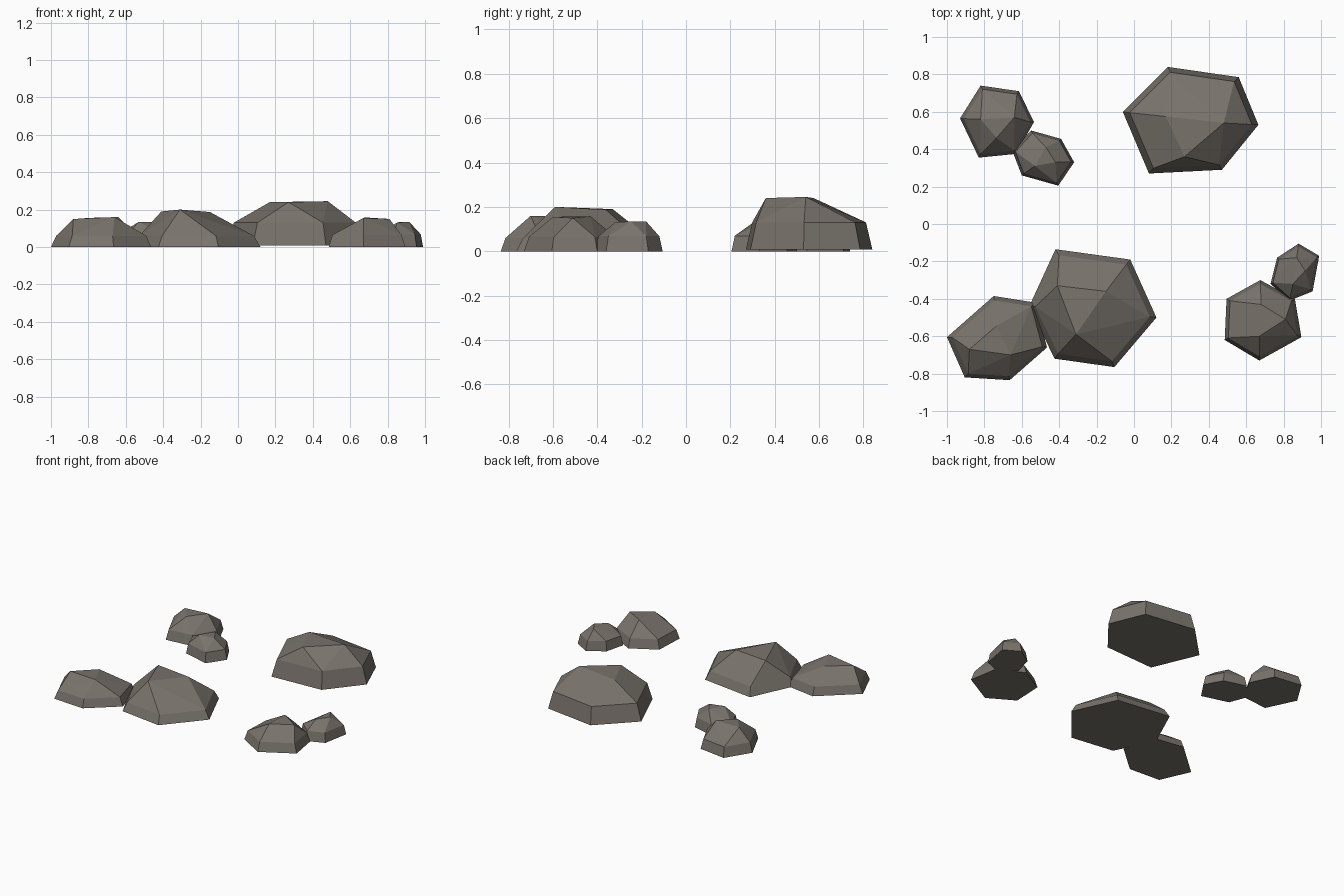
import bpy, bmesh
from mathutils import Vector

if "Cube" in bpy.data.objects:
    bpy.data.objects.remove(bpy.data.objects["Cube"])

stone = bpy.data.materials.new("warm grey stone")
stone.diffuse_color = (0.19, 0.17, 0.148, 1)
stone.use_nodes = True
stone.node_tree.nodes["Principled BSDF"].inputs["Base Color"].default_value = stone.diffuse_color


def rock(name, outline, crown, shoulder, base=0.0, inset=0.9):
    """Faceted boulder: six-sided foot, slightly inset shoulder ring, three crown points."""
    cx = sum(p[0] for p in outline) / len(outline)
    cy = sum(p[1] for p in outline) / len(outline)
    pts = [(x, y, base) for x, y in outline]
    pts += [(cx + (x - cx) * inset, cy + (y - cy) * inset, shoulder) for x, y in outline]
    pts += crown
    bm = bmesh.new()
    for p in pts:
        bm.verts.new(Vector(p))
    res = bmesh.ops.convex_hull(bm, input=bm.verts[:])
    loose = [v for v in bm.verts if not v.link_faces]
    bmesh.ops.delete(bm, geom=loose, context='VERTS')
    # merge the flat triangles into clean facets
    bmesh.ops.dissolve_limit(bm, angle_limit=0.02, verts=bm.verts[:], edges=bm.edges[:])
    bmesh.ops.recalc_face_normals(bm, faces=bm.faces[:])
    me = bpy.data.meshes.new(name)
    bm.to_mesh(me)
    bm.free()
    me.materials.append(stone)
    bpy.context.collection.objects.link(bpy.data.objects.new(name, me))


# Large boulders
rock("back_boulder",
     [(-.06, .60), (.18, .84), (.56, .785), (.665, .53), (.47, .29), (.08, .27)],
     [(.17, .575, .24), (.48, .54, .245), (.27, .36, .24)], .13, base=.008)
rock("front_boulder",
     [(-.56, -.44), (-.42, -.135), (-.02, -.19), (.12, -.50), (-.105, -.765), (-.425, -.72)],
     [(-.41, -.33, .19), (-.15, -.36, .187), (-.31, -.59, .2)], .06)

# Medium rocks
rock("front_left_rock",
     [(-1, -.605), (-.75, -.385), (-.53, -.42), (-.465, -.66), (-.665, -.835), (-.905, -.82)],
     [(-.735, -.545, .155), (-.88, -.67, .15), (-.66, -.70, .16)], .06)
rock("back_left_rock",
     [(-.93, .565), (-.82, .74), (-.615, .71), (-.535, .545), (-.63, .375), (-.83, .355)],
     [(-.82, .56, .155), (-.64, .57, .16), (-.735, .46, .155)], .07)
rock("front_right_rock",
     [(.495, -.40), (.675, -.30), (.86, -.40), (.895, -.605), (.67, -.73), (.485, -.62)],
     [(.68, -.43, .158), (.81, -.51, .15), (.67, -.60, .155)], .065)

# Small stones leaning on the medium rocks
rock("back_left_stone",
     [(-.65, .39), (-.55, .50), (-.39, .455), (-.32, .33), (-.405, .205), (-.60, .26)],
     [(-.47, .41, .135), (-.42, .33, .13), (-.53, .31, .135)], .07)
rock("right_stone",
     [(.88, -.105), (.99, -.17), (.955, -.36), (.83, -.41), (.73, -.32), (.765, -.18)],
     [(.87, -.18, .135), (.915, -.25, .135), (.85, -.32, .13)], .068)
